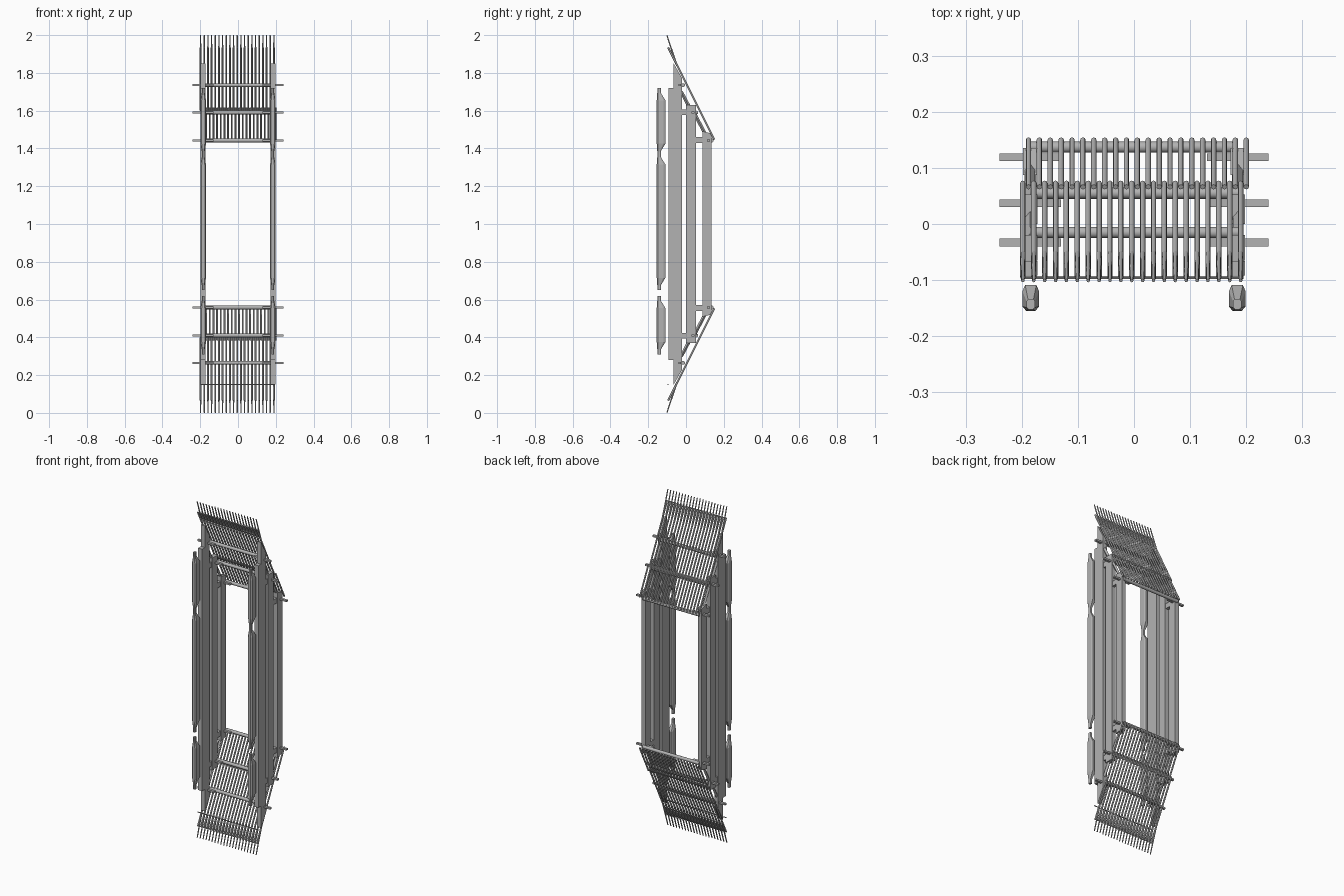
import bpy, bmesh
from mathutils import Vector

cube = bpy.data.objects.get("Cube")
if cube:
    bpy.data.objects.remove(cube, do_unlink=True)

steel = bpy.data.materials.new("grey steel")
steel.use_nodes = True
GREY = (0.45, 0.45, 0.45, 1)
steel.diffuse_color = GREY
steel.node_tree.nodes["Principled BSDF"].inputs["Base Color"].default_value = GREY


def finish(bm, name, smooth=False):
    bmesh.ops.recalc_face_normals(bm, faces=bm.faces)
    mesh = bpy.data.meshes.new(name)
    bm.to_mesh(mesh)
    bm.free()
    mesh.materials.append(steel)
    ob = bpy.data.objects.new(name, mesh)
    bpy.context.collection.objects.link(ob)
    if smooth:
        bpy.ops.object.select_all(action='DESELECT')
        ob.select_set(True)
        bpy.context.view_layer.objects.active = ob
        bpy.ops.object.shade_smooth_by_angle(angle=0.9)
    return ob


def add_rod(bm, a, b, r1, r2=None, sides=8):
    a, b = Vector(a), Vector(b)
    made = bmesh.ops.create_cone(bm, cap_ends=True, segments=sides, radius1=r1,
                                 radius2=r2 or r1, depth=(b - a).length)
    turn = (b - a).to_track_quat('Z', 'Y').to_matrix()
    bmesh.ops.rotate(bm, verts=made["verts"], matrix=turn)
    bmesh.ops.translate(bm, verts=made["verts"], vec=(a + b) / 2)


def add_plate(bm, profile, x0, x1):
    """Extrude a (y, z) outline from x0 to x1."""
    face = bm.faces.new([bm.verts.new((x0, y, z)) for y, z in profile])
    out = bmesh.ops.extrude_face_region(bm, geom=[face])
    verts = [v for v in out["geom"] if isinstance(v, bmesh.types.BMVert)]
    bmesh.ops.translate(bm, verts=verts, vec=(x1 - x0, 0, 0))


def add_box(bm, x0, x1, y0, y1, z0, z1):
    add_plate(bm, [(y0, z0), (y1, z0), (y1, z1), (y0, z1)], x0, x1)


# Upright rails: front y, back y, top z at the front, top z at the back
RAILS = {"front_rail": (-0.092, -0.066, 1.72, 1.72),
         "main_rail": (-0.065, -0.02, 1.85, 1.77),
         "middle_rail": (0.0, 0.053, 1.63, 1.63),
         "rear_rail": (0.087, 0.135, 1.49, 1.48)}
# Cross tubes: y and z
TUBES = [(-0.015, 1.735), (0.055, 1.59), (0.137, 1.442)]
# Fender pads: bottom z, top z
PADS = {"lower_pad": (0.31, 0.62), "middle_pad": (0.65, 1.38), "upper_pad": (1.36, 1.72)}


def add_pad(bm, cx, z0, z1):
    # eight-sided sections, drawn in toward the front at both ends
    full = [(-0.015, -0.12), (-0.01, -0.109), (0.01, -0.109), (0.015, -0.12),
            (0.015, -0.147), (0.008, -0.155), (-0.008, -0.155), (-0.015, -0.147)]
    small = [(x * 0.5, -0.152 + (y + 0.155) * 0.4) for x, y in full]
    rings = []
    for z, ring in ((z0, small), (z0 + 0.025, small), (z0 + 0.065, full),
                    (z1 - 0.065, full), (z1 - 0.025, small), (z1, small)):
        rings.append([bm.verts.new((cx + x, y, z)) for x, y in ring])
    for low, high in zip(rings, rings[1:]):
        for i in range(len(low)):
            j = (i + 1) % len(low)
            bm.faces.new((low[i], low[j], high[j], high[i]))
    bm.faces.new(rings[0])
    bm.faces.new(rings[-1])


for side, s in (("left", 1), ("right", -1)):
    for name, (y0, y1, top0, top1) in RAILS.items():
        bm = bmesh.new()
        add_plate(bm, [(y0, 2 - top0), (y1, 2 - top1), (y1, top1), (y0, top0)],
                  s * 0.172, s * 0.198)
        finish(bm, side + "_" + name)
    for name, (z0, z1) in PADS.items():
        bm = bmesh.new()
        add_pad(bm, s * 0.184, z0, z1)
        finish(bm, side + "_" + name)


def flip(z, up):
    return z if up else 2 - z


for end, up in (("upper", True), ("lower", False)):
    # Grating bars in two staggered rows, the outer row with thin bent tips
    bm = bmesh.new()
    for i in range(21):
        x = -0.198 + i * 0.0194
        add_rod(bm, (x, -0.095, flip(1.935, up)), (x, 0.073, flip(1.60, up)), 0.0048)
        add_rod(bm, (x, -0.052, flip(1.85, up)), (x, -0.101, flip(1.999, up)), 0.0045, 0.003)
        x += 0.01
        add_rod(bm, (x, 0.066, flip(1.615, up)), (x, 0.15, flip(1.447, up)), 0.0048)
    finish(bm, end + "_grating", True)

    # Cross tubes
    bm = bmesh.new()
    for y, z in TUBES:
        add_rod(bm, (-0.185, y, flip(z, up)), (0.185, y, flip(z, up)), 0.010, sides=12)
    finish(bm, end + "_cross_tubes", True)

    # End pegs, rail links and diagonal braces
    pegs, links, braces = bmesh.new(), bmesh.new(), bmesh.new()
    for s in (1, -1):
        for y, z in TUBES:
            z = flip(z, up)
            add_box(pegs, s * 0.13, s * 0.24, y - 0.025, y - 0.011, z - 0.005, z + 0.005)
        for y0, y1, z in ((-0.03, 0.01, 1.592), (0.045, 0.095, 1.445)):
            z = flip(z, up)
            add_box(links, s * 0.175, s * 0.195, y0, y1, z - 0.015, z + 0.015)
        for y0, z0, y1, z1 in ((-0.025, 1.70, 0.02, 1.615), (0.045, 1.585, 0.1, 1.48)):
            add_rod(braces, (s * 0.185, y0, flip(z0, up)), (s * 0.185, y1, flip(z1, up)),
                    0.009, sides=4)
    finish(pegs, end + "_pegs")
    finish(links, end + "_rail_links")
    finish(braces, end + "_braces")

# Thin wire across the lower front
bm = bmesh.new()
add_rod(bm, (-0.198, -0.095, 0.15), (0.195, -0.095, 0.15), 0.003, sides=6)
finish(bm, "lower_wire")
